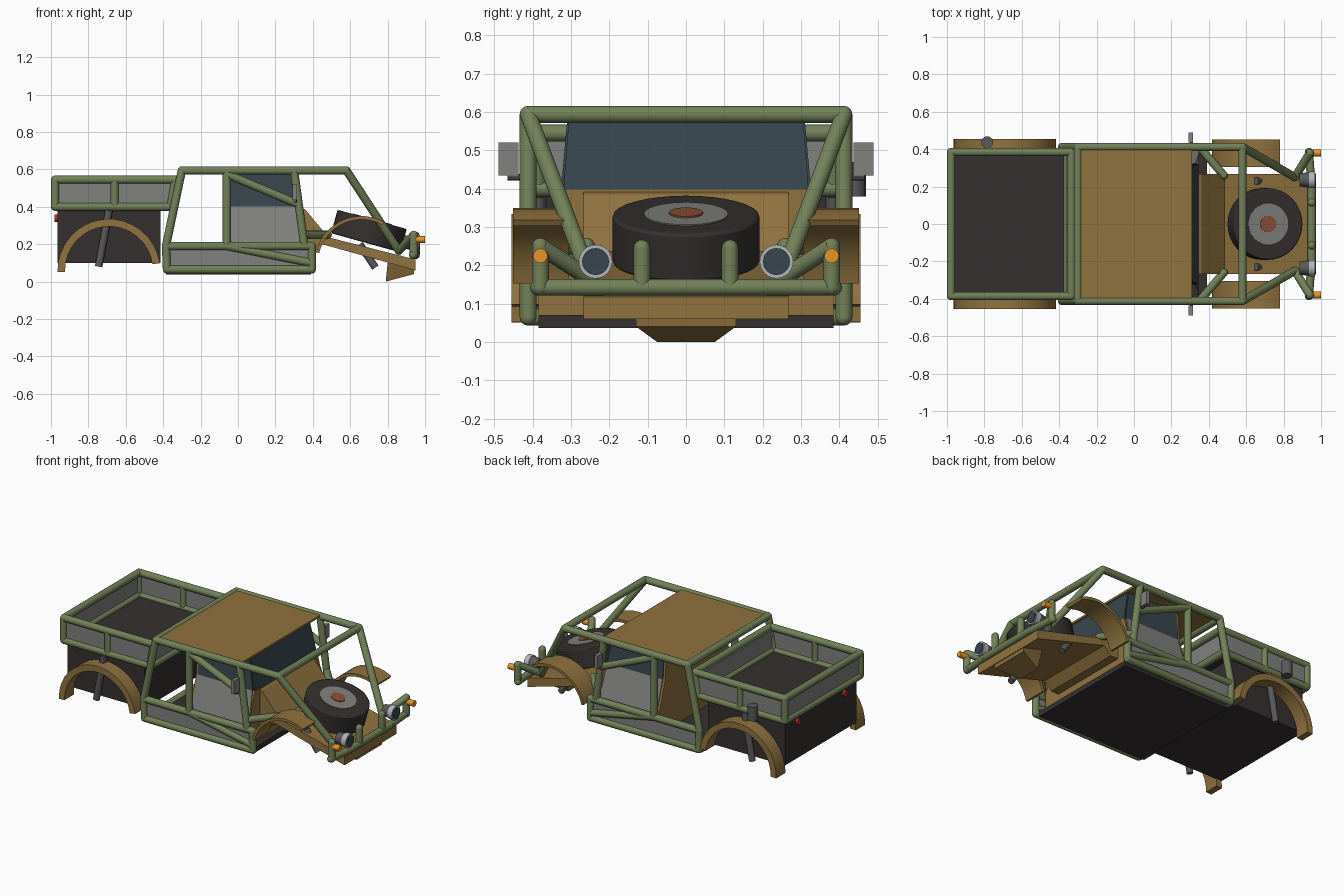
import bpy, bmesh, math
from mathutils import Vector, Matrix

if "Cube" in bpy.data.objects:
    bpy.data.objects.remove(bpy.data.objects["Cube"])


def mat(name, c):
    m = bpy.data.materials.new(name)
    m.diffuse_color = (*c, 1)
    m.use_nodes = True
    m.node_tree.nodes["Principled BSDF"].inputs["Base Color"].default_value = m.diffuse_color
    return m


GREEN = mat("frame_green", (0.17, 0.22, 0.10))
TAN = mat("body_tan", (0.28, 0.17, 0.05))
DARK = mat("dark", (0.035, 0.03, 0.028))
GLASS = mat("glass", (0.04, 0.06, 0.075))
GREY = mat("panel_grey", (0.22, 0.22, 0.21))
STEEL = mat("steel", (0.10, 0.10, 0.10))
ORANGE = mat("indicator_orange", (0.8, 0.3, 0.02))
RED = mat("red", (0.5, 0.03, 0.02))
RUST = mat("hub_rust", (0.27, 0.08, 0.04))
CHROME = mat("lamp_rim", (0.45, 0.46, 0.48))
R = 0.022


def finish(name, bm, m, smooth=False):
    bmesh.ops.recalc_face_normals(bm, faces=bm.faces)
    me = bpy.data.meshes.new(name)
    bm.to_mesh(me)
    bm.free()
    ob = bpy.data.objects.new(name, me)
    bpy.context.collection.objects.link(ob)
    me.materials.append(m)
    if smooth:
        bpy.context.view_layer.objects.active = ob
        ob.select_set(True)
        bpy.ops.object.shade_smooth_by_angle(angle=math.radians(40))
        ob.select_set(False)
    return ob


def rod(bm, a, b, r, seg=16, r2=None):
    a, b = Vector(a), Vector(b)
    d = b - a
    M = Matrix.Translation((a + b) / 2) @ d.to_track_quat('Z', 'Y').to_matrix().to_4x4()
    bmesh.ops.create_cone(bm, cap_ends=True, segments=seg, radius1=r,
                          radius2=r if r2 is None else r2, depth=d.length, matrix=M)


def cyl(name, a, b, r, m, seg=24, r2=None):
    bm = bmesh.new()
    rod(bm, a, b, r, seg, r2)
    return finish(name, bm, m, True)


def tubes(name, paths, r=R, both=False):
    # welded tube runs with ball joints; both=True repeats them on the other side
    bm = bmesh.new()
    for s in ((1, -1) if both else (1,)):
        for p in paths:
            pts = [Vector((x, y * s, z)) for x, y, z in p]
            for a, b in zip(pts, pts[1:]):
                rod(bm, a, b, r)
            for q in pts:
                bmesh.ops.create_uvsphere(bm, u_segments=12, v_segments=8, radius=r,
                                          matrix=Matrix.Translation(q))
    return finish(name, bm, GREEN, True)


def prism(name, pts, axis, lo, hi, m, smooth=False):
    # extrudes a 2D outline: axis 'y' takes (x, z), axis 'x' takes (y, z)
    bm = bmesh.new()
    f = (lambda p, t: (p[0], t, p[1])) if axis == 'y' else (lambda p, t: (t, p[0], p[1]))
    a = [bm.verts.new(f(p, lo)) for p in pts]
    b = [bm.verts.new(f(p, hi)) for p in pts]
    bm.faces.new(a)
    bm.faces.new(b)
    n = len(pts)
    for i in range(n):
        bm.faces.new((a[i], a[(i + 1) % n], b[(i + 1) % n], b[i]))
    return finish(name, bm, m, smooth)


def box(name, x, y, z, m):
    return prism(name, [(x[0], z[0]), (x[1], z[0]), (x[1], z[1]), (x[0], z[1])], 'y', *y, m)


def slab(name, quad, m, t=0.008):
    # thin solid panel from four corners
    bm = bmesh.new()
    bm.faces.new([bm.verts.new(q) for q in quad])
    ob = finish(name, bm, m)
    mod = ob.modifiers.new("thickness", 'SOLIDIFY')
    mod.thickness, mod.offset = t, 0
    return ob


def arch(cx, cz, ro, ri, a0, a1, n=16):
    ang = [math.radians(a0 + (a1 - a0) * i / n) for i in range(n + 1)]
    return ([(cx + ro * math.cos(a), cz + ro * math.sin(a)) for a in ang] +
            [(cx + ri * math.cos(a), cz + ri * math.sin(a)) for a in reversed(ang)])


# Cab frame
C = 0.412
tubes("cab_side_frame", [
    [(-0.38, C, 0.065), (0.395, C, 0.065), (0.395, C, 0.19), (-0.385, C, 0.19), (-0.38, C, 0.065)],
    [(-0.385, C, 0.19), (-0.30, C, 0.594), (0.58, C, 0.594), (0.86, 0.25, 0.165)],
    [(-0.06, C, 0.19), (-0.06, C, 0.594)],
    [(0.30, C, 0.594), (0.355, C, 0.19)],
    [(-0.06, C, 0.575), (0.32, C, 0.415)],
    [(-0.06, C, 0.19), (0.39, C, 0.10)],
    [(0.36, 0.40, 0.25), (0.48, 0.26, 0.25)]], both=True)
tubes("cab_cross_tubes", [[(-0.30, -C, 0.594), (-0.30, C, 0.594)],
                          [(0.58, -C, 0.594), (0.58, C, 0.594)],
                          [(-0.38, -C, 0.065), (-0.38, C, 0.065)]])

# Bed frame
B = 0.385
tubes("bed_rails", [
    [(-0.978, -B, z), (-0.978, B, z), (x, B, z), (x, -B, z), (-0.978, -B, z)]
    for z, x in ((0.40, -0.355), (0.545, -0.335))])
tubes("bed_posts", [[(-0.978, B, 0.4), (-0.978, B, 0.545)],
                    [(-0.66, B, 0.4), (-0.66, B, 0.545)],
                    [(-0.36, B, 0.4), (-0.335, B, 0.545)]], both=True)

# Bed body
box("bed_floor", (-0.965, -0.355), (-0.38, 0.38), (0.385, 0.40), DARK)
box("bed_lower_box", (-0.965, -0.415), (-0.365, 0.365), (0.10, 0.39), DARK)
box("bed_rear_panel", (-0.985, -0.975), (-B, B), (0.40, 0.545), GREY)
box("bed_front_panel", (-0.36, -0.35), (-B, B), (0.40, 0.53), GREY)

# Cab body
box("cab_floor", (-0.385, 0.39), (-0.385, 0.385), (0.037, 0.07), DARK)
box("roof", (-0.30, 0.31), (-0.40, 0.40), (0.595, 0.608), TAN)
fw = [(-0.385, 0.06), (0.385, 0.06), (0.385, 0.2), (0.32, 0.398), (-0.32, 0.398), (-0.385, 0.2)]
prism("firewall", fw, 'x', 0.325, 0.345, TAN)
prism("cab_rear_wall", fw[:4] + [(0.305, 0.59), (-0.305, 0.59)] + fw[4:], 'x', -0.075, -0.06, TAN)
slab("windscreen", [(0.34, -0.32, 0.396), (0.34, 0.32, 0.396),
                    (0.30, 0.305, 0.59), (0.30, -0.305, 0.59)], GLASS)

# Nose: sloping cowl, tilted hood plate and skid plate
prism("cowl", [(0.34, 0.393), (0.36, 0.385), (0.485, 0.235), (0.40, 0.15), (0.34, 0.15)],
      'y', -0.268, 0.268, TAN)
prism("nose_plate", [(0.45, 0.245), (0.95, 0.118), (0.95, 0.06), (0.45, 0.20)],
      'y', -0.268, 0.268, TAN)
bm = bmesh.new()
ring = []
for x, z, w in ((0.80, 0.10, 0.13), (0.945, 0.075, 0.13), (0.94, 0.04, 0.13), (0.79, 0.0, 0.075)):
    ring.append((bm.verts.new((x, -w, z)), bm.verts.new((x, w, z))))
for i in range(4):
    p, q = ring[i], ring[(i + 1) % 4]
    bm.faces.new((p[0], p[1], q[1], q[0]))
bm.faces.new([p[0] for p in ring])
bm.faces.new([p[1] for p in ring])
finish("skid_plate", bm, TAN)

# Spare wheel lying on the sloping nose
ax = Vector((0.268, 0, 0.963))
wc = Vector((0.70, 0, 0.27))
tire = cyl("spare_tire", wc - ax * 0.065, wc + ax * 0.065, 0.192, DARK, 32)
bv = tire.modifiers.new("rounded_edge", 'BEVEL')
bv.width, bv.segments, bv.limit_method, bv.angle_limit = 0.008, 2, 'ANGLE', 0.9
cyl("spare_rim", wc, wc + ax * 0.068, 0.11, GREY, 32)
cyl("spare_hub", wc, wc + ax * 0.072, 0.044, RUST)

# Front bumper
tubes("bumper_bar", [[(0.935, -B, 0.143), (0.95, -0.2, 0.143), (0.95, 0.2, 0.143), (0.935, B, 0.143)]])
tubes("bumper_uprights", [[(0.94, 0.38, 0.143), (0.94, 0.38, 0.25), (0.86, 0.25, 0.165)],
                          [(0.95, 0.115, 0.143), (0.95, 0.115, 0.245)]], both=True)

for s, side in ((1, "left"), (-1, "right")):
    def span(a, b):
        return sorted((a * s, b * s))
    # Side panels, doors and glass
    box(side + "_bed_panel", (-0.975, -0.35), span(0.38, 0.39), (0.40, 0.545), GREY)
    box(side + "_sill_panel", (-0.38, 0.39), span(0.405, 0.415), (0.07, 0.19), GREY)
    slab(side + "_door", [(-0.06, 0.388 * s, 0.19), (0.352, 0.388 * s, 0.19),
                          (0.33, 0.322 * s, 0.4), (-0.06, 0.322 * s, 0.4)], GREY)
    slab(side + "_door_glass", [(-0.06, 0.322 * s, 0.4), (0.335, 0.322 * s, 0.4),
                                (0.30, 0.305 * s, 0.59), (-0.06, 0.305 * s, 0.59)], GLASS)
    # Fenders
    prism(side + "_rear_fender", arch(-0.69, 0.06, 0.275, 0.235, 8, 182), 'y',
          *span(0.36, 0.455), TAN, True)
    prism(side + "_front_fender", arch(0.66, 0.1, 0.25, 0.232, 61, 167), 'y',
          *span(0.305, 0.452), TAN, True)
    # Lamps
    y = 0.236 * s
    cyl(side + "_headlight_shell", (0.885, y, 0.21), (0.94, y, 0.21), 0.034, STEEL, 24, 0.042)
    cyl(side + "_headlight_rim", (0.935, y, 0.21), (0.967, y, 0.21), 0.044, CHROME)
    cyl(side + "_headlight_lens", (0.94, y, 0.21), (0.972, y, 0.21), 0.035, GLASS)
    cyl(side + "_indicator", (0.95, 0.38 * s, 0.225), (1.0, 0.38 * s, 0.225), 0.019, ORANGE, 16)
    cyl(side + "_tail_light", (-0.96, 0.24 * s, 0.34), (-0.98, 0.24 * s, 0.34), 0.02, RED, 16)
    # Mirrors
    box(side + "_mirror", (0.292, 0.315), span(0.437, 0.489), (0.435, 0.52), GREY)
    cyl(side + "_mirror_stalk", (0.31, 0.40 * s, 0.43), (0.305, 0.465 * s, 0.43), 0.009, STEEL, 8)
    # Shock absorbers
    cyl(side + "_rear_shock", (-0.745, 0.385 * s, 0.08), (-0.69, 0.385 * s, 0.38), 0.02, STEEL, 12)
    cyl(side + "_front_shock", (0.735, 0.23 * s, 0.075), (0.65, 0.23 * s, 0.20), 0.02, STEEL, 12)

# Filler canister beside the bed
cyl("side_canister", (-0.785, 0.437, 0.38), (-0.785, 0.437, 0.47), 0.032, STEEL, 16)
